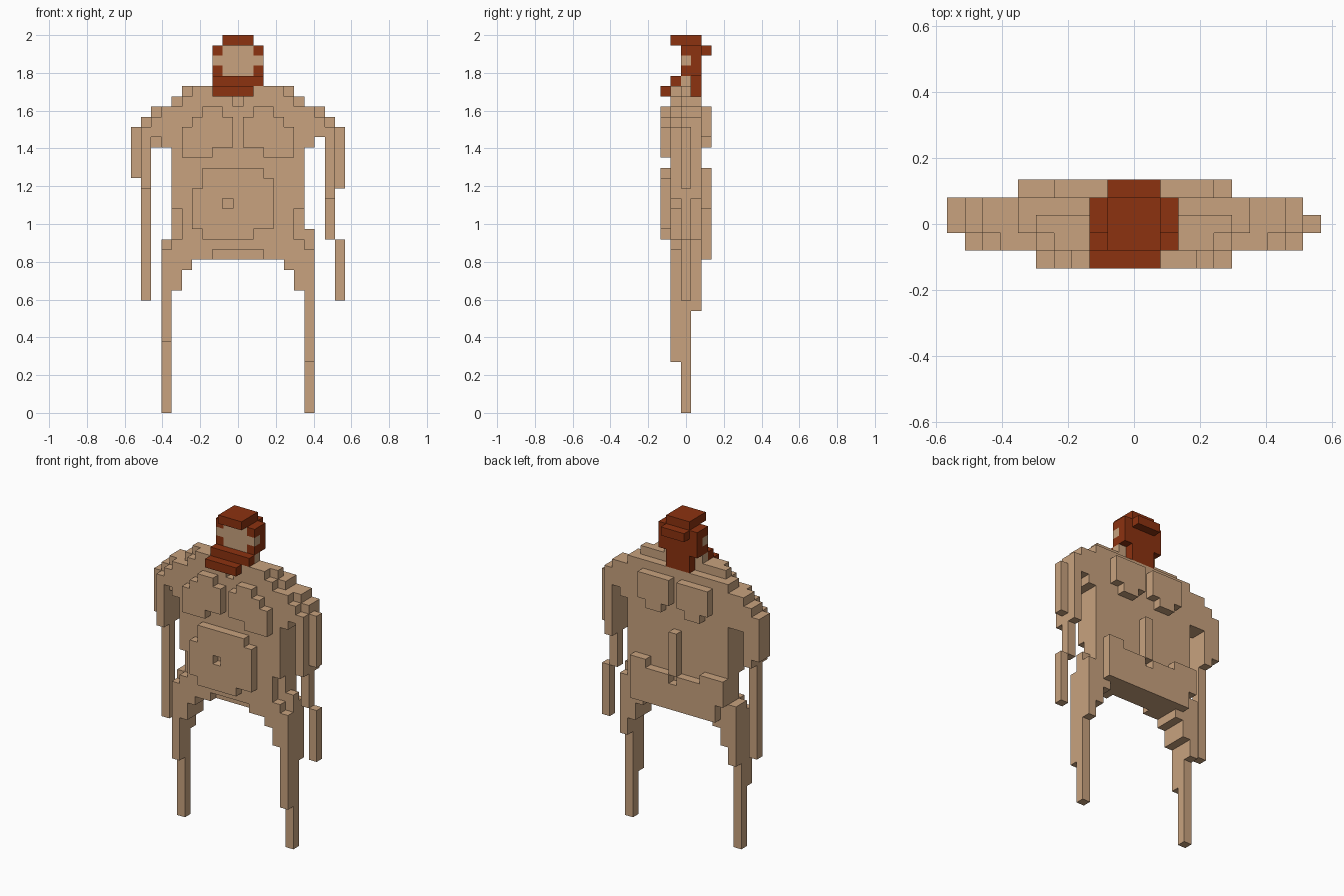
import bpy, bmesh

if "Cube" in bpy.data.objects:
    bpy.data.objects.remove(bpy.data.objects["Cube"])

V = 2 / 37                                   # size of one cube
DIRS = {(1, 0, 0): ((1, 0, 0), (1, 1, 0), (1, 1, 1), (1, 0, 1)),
        (-1, 0, 0): ((0, 1, 0), (0, 0, 0), (0, 0, 1), (0, 1, 1)),
        (0, 1, 0): ((1, 1, 0), (0, 1, 0), (0, 1, 1), (1, 1, 1)),
        (0, -1, 0): ((0, 0, 0), (1, 0, 0), (1, 0, 1), (0, 0, 1)),
        (0, 0, 1): ((0, 0, 1), (1, 0, 1), (1, 1, 1), (0, 1, 1)),
        (0, 0, -1): ((0, 1, 0), (1, 1, 0), (1, 0, 0), (0, 0, 0))}


def material(name, rgb):
    m = bpy.data.materials.new(name)
    m.diffuse_color = (*rgb, 1)
    m.use_nodes = True
    m.node_tree.nodes["Principled BSDF"].inputs["Base Color"].default_value = m.diffuse_color
    return m


SKIN = material("tan_skin", (0.578, 0.362, 0.209))
HAIR = material("red_brown_hair", (0.262, 0.032, 0.005))
parts, filled = [], set()


def cells(boxes):
    """Cubes inside boxes given as x0, x1, y0, y1, z0, z1 on the cube grid."""
    return {(x, y, z) for a, b, c, d, e, f in boxes
            for x in range(a, b) for y in range(c, d) for z in range(e, f)}


def both(boxes):
    """Boxes plus their left-right mirror images."""
    return boxes + [(21 - b, 21 - a, c, d, e, f) for a, b, c, d, e, f in boxes]


def part(name, mat, boxes, cut=()):
    new = cells(boxes) - cells(cut) - filled
    filled.update(new)
    parts.append((name, mat, new))


# Hair, cap and beard
part("cap", HAIR, [(9, 12, 1, 4, 36, 37), (9, 12, 3, 5, 35, 36)]
     + both([(8, 9, 2, 4, 35, 36)]))
part("back_hair", HAIR, [(9, 12, 3, 4, 31, 35)] + both([(8, 9, 3, 4, 33, 35)]))
part("beard", HAIR, [(8, 13, 1, 2, 32, 33), (8, 12, 0, 1, 31, 32)]
     + both([(8, 9, 2, 3, 33, 34)]))
# Face and neck
part("head", SKIN, [(9, 12, 2, 3, 33, 36), (8, 13, 2, 3, 34, 35), (8, 13, 2, 3, 32, 33)])
# Torso with waist and throat recesses
part("torso", SKIN,
     [(4, 17, 1, 4, 15, 30), (4, 17, 2, 4, 30, 31), (5, 16, 1, 3, 30, 31),
      (5, 16, 2, 3, 31, 32), (6, 15, 1, 2, 31, 32)],
     both([(4, 5, 1, 2, 17, 20)]) + [(8, 13, 1, 2, 15, 16), (10, 11, 1, 2, 30, 31)])
# Chest plates and belly plate with navel
part("chest", SKIN, both([(5, 8, 0, 1, 25, 28), (8, 10, 0, 1, 26, 29),
                          (6, 8, 0, 1, 28, 29), (7, 9, 0, 1, 29, 30)]))
part("belly", SKIN, [(7, 13, 0, 1, 18, 24), (13, 14, 0, 1, 18, 23),
                     (6, 7, 0, 1, 18, 22), (7, 12, 0, 1, 17, 18)],
     [(9, 10, 0, 1, 20, 21)])
# Back details
part("shoulder_blades", SKIN, both([(6, 10, 4, 5, 27, 30), (7, 9, 4, 5, 26, 27)]))
part("spine", SKIN, [(10, 11, 4, 5, 19, 24)])
part("seat", SKIN, [(4, 5, 4, 5, 17, 20), (5, 16, 4, 5, 15, 18),
                    (7, 10, 4, 5, 18, 19), (11, 14, 4, 5, 18, 19)]
     + both([(5, 7, 4, 5, 18, 20)]))
# Shoulders
part("shoulders", SKIN, both([(2, 3, 1, 4, 27, 29), (2, 3, 2, 4, 29, 30),
                              (3, 4, 1, 4, 26, 30)]) + [(2, 3, 2, 4, 26, 27)])
# Arms
part("left_arm", SKIN, [(1, 2, 1, 4, 22, 28), (1, 2, 2, 4, 28, 29),
                        (0, 1, 2, 4, 23, 28), (1, 2, 2, 3, 11, 22)])
part("right_arm", SKIN, [(19, 20, 1, 4, 21, 28), (19, 20, 2, 4, 28, 29),
                         (20, 21, 2, 3, 22, 28), (19, 20, 2, 3, 17, 21),
                         (20, 21, 2, 3, 11, 17)])
# Legs: stepped hips, thick thighs, thin shins
part("hips", SKIN, both([(4, 5, 1, 4, 12, 15), (5, 6, 1, 4, 14, 15)]))
part("left_leg", SKIN, [(3, 4, 2, 3, 0, 17), (3, 4, 1, 2, 7, 16), (3, 4, 3, 4, 10, 17)])
part("right_leg", SKIN, [(17, 18, 2, 3, 0, 18), (17, 18, 1, 2, 5, 16), (17, 18, 3, 4, 10, 17)])

# Turn each set of cubes into its outer skin
for name, mat, cubes in parts:
    bm = bmesh.new()
    verts = {}
    for x, y, z in sorted(cubes):
        for (dx, dy, dz), corners in DIRS.items():
            if (x + dx, y + dy, z + dz) in filled:
                continue
            loop = []
            for i, j, k in corners:
                key = (x + i, y + j, z + k)
                if key not in verts:
                    verts[key] = bm.verts.new(((key[0] - 10.5) * V, (key[1] - 2.5) * V, key[2] * V))
                loop.append(verts[key])
            bm.faces.new(loop)
    bmesh.ops.dissolve_limit(bm, angle_limit=0.01, verts=bm.verts[:], edges=bm.edges[:])
    mesh = bpy.data.meshes.new(name)
    bm.to_mesh(mesh)
    bm.free()
    mesh.materials.append(mat)
    bpy.context.collection.objects.link(bpy.data.objects.new(name, mesh))
